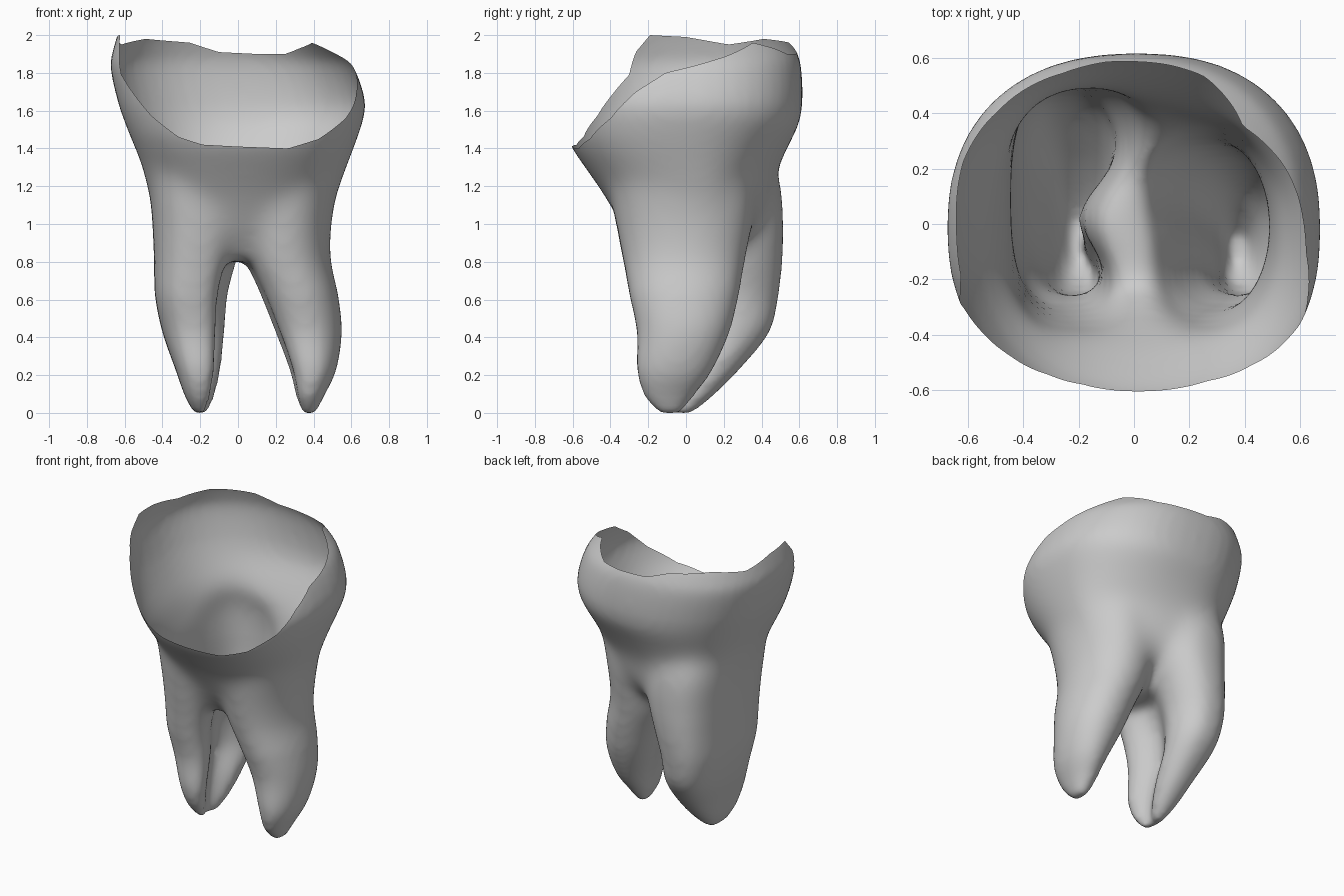
import bpy, bmesh, math
from mathutils import Vector

old = bpy.data.objects.get("Cube")
if old:
    bpy.data.objects.remove(old, do_unlink=True)

SIDES = 48
STEPS = 5

enamel = bpy.data.materials.new("pale_grey")
enamel.use_nodes = True
GREY = (0.6, 0.6, 0.6, 1)
enamel.diffuse_color = GREY
enamel.node_tree.nodes["Principled BSDF"].inputs["Base Color"].default_value = GREY

# Sections run from top to bottom: height, x min, x max, y min, y max
CROWN = [
    (2.2, -.56, .26, -.55, .38), (2.0, -.63, .42, -.59, .525), (1.9, -.66, .53, -.62, .58),
    (1.8, -.675, .615, -.635, .61), (1.6, -.63, .675, -.655, .615), (1.42, -.565, .63, -.63, .585),
    (1.3, -.515, .585, -.555, .56), (1.15, -.475, .53, -.45, .54), (1.0, -.42, .46, -.36, .5),
    (.88, -.28, .22, -.29, .4), (.78, -.13, .09, -.23, .26)]
RIGHT_ROOT = [
    (1.4, -.42, .02, -.36, .42), (1.2, -.465, .08, -.4, .5), (1.0, -.455, .1, -.38, .52),
    (.8, -.445, .04, -.34, .515), (.6, -.44, -.02, -.3, .49), (.4, -.4, -.04, -.26, .44),
    (.2, -.33, -.07, -.26, .28), (.06, -.28, -.11, -.21, .14), (-.03, -.23, -.16, -.13, .03)]
LEFT_ROOT = [
    (1.4, .02, .5, -.36, .3), (1.2, .0, .53, -.4, .36), (1.0, -.02, .5, -.38, .36),
    (.8, .01, .49, -.34, .32), (.6, .1, .53, -.3, .28), (.4, .18, .55, -.26, .23),
    (.2, .26, .52, -.26, .14), (.06, .3, .455, -.22, .04), (-.03, .34, .41, -.14, -.03)]

# Broken edge: angle in degrees around the crown, height
RIM = [
    (-90, 1.41), (-65, 1.4), (-50, 1.45), (-35, 1.56), (-23, 1.7), (-10, 1.8), (5, 1.84),
    (22, 1.89), (42, 1.96), (55, 1.93), (65, 1.9), (80, 1.9), (100, 1.91), (115, 1.96),
    (140, 1.98), (160, 1.95), (180, 1.99), (197, 2.0), (203, 1.91), (206, 1.79), (215, 1.69),
    (226, 1.57), (240, 1.46), (252, 1.42), (270, 1.41)]


def rim_height(x, y):
    a = math.degrees(math.atan2(y, x))
    if a < -90:
        a += 360
    for (a0, z0), (a1, z1) in zip(RIM, RIM[1:]):
        if a <= a1:
            return z0 + (z1 - z0) * (a - a0) / (a1 - a0)
    return RIM[-1][1]


def smooth_sections(sections):
    """Fill in a flowing curve between the given sections."""
    pts = [sections[0]] + sections + [sections[-1]]
    result = []
    for a, b, c, d in zip(pts, pts[1:], pts[2:], pts[3:]):
        for k in range(STEPS):
            t = k / STEPS
            result.append([q + t / 2 * (r - p + t * (2 * p - 5 * q + 4 * r - s
                                                     + t * (3 * (q - r) + s - p)))
                           for p, q, r, s in zip(a, b, c, d)])
    return result + [sections[-1]]


def power(v, n):
    return math.copysign(abs(v) ** n, v)


def loft(bm, sections, right_power, left_power, dent=0, side=1, skew=0):
    """Closed loft of rounded sections. The powers set how square each half is,
    dent hollows one side, skew draws in the back left of the neck."""
    rings = []
    for z, x0, x1, y0, y1 in smooth_sections(sections):
        ring = []
        neck = skew * min(1, max(0, (1.5 - z) / .3))
        for i in range(SIDES):
            a = math.tau * i / SIDES
            n = left_power if math.cos(a) > 0 else right_power
            c, s = power(math.cos(a), n), power(math.sin(a), n)
            x = (x0 + x1) / 2 + c * (x1 - x0) / 2
            y = (y0 + y1) / 2 + s * (y1 - y0) / 2
            y -= neck * max(0, s) * (1 + c) / 2
            groove = math.exp(-((s + .2) / .45) ** 2) * max(0, c * side)
            x -= side * dent * groove * min(1, (x1 - x0) / .35)
            ring.append(bm.verts.new((x, y, z)))
        rings.append(ring)
    for upper, lower in zip(rings, rings[1:]):
        for i in range(SIDES):
            j = (i + 1) % SIDES
            bm.faces.new((upper[i], lower[i], lower[j], upper[j]))
    bm.faces.new(rings[0])
    bm.faces.new(rings[-1][::-1])


# Closed volumes of crown and roots
bm = bmesh.new()
loft(bm, CROWN, .88, .86, skew=.19)
loft(bm, RIGHT_ROOT, .72, .9, dent=.16, side=1)
loft(bm, LEFT_ROOT, .95, .97, dent=.04, side=-1)
bmesh.ops.recalc_face_normals(bm, faces=bm.faces)
mesh = bpy.data.meshes.new("tooth_shell")
bm.to_mesh(mesh)
bm.free()
tooth = bpy.data.objects.new("tooth_shell", mesh)
bpy.context.collection.objects.link(tooth)

# Fuse into one skin and soften it
remesh = tooth.modifiers.new("fuse", 'REMESH')
remesh.mode = 'VOXEL'
remesh.voxel_size = .022
soften = tooth.modifiers.new("soften", 'SMOOTH')
soften.factor = .5
soften.iterations = 10
bpy.context.view_layer.update()
fused = bpy.data.meshes.new_from_object(
    tooth.evaluated_get(bpy.context.evaluated_depsgraph_get()))
tooth.modifiers.clear()
tooth.data = fused
fused.name = "tooth_shell_mesh"

bm = bmesh.new()
bm.from_mesh(fused)

# Blend the roots into the neck, fading out above and below
for k in range(36):
    neck = [v for v in bm.verts if .6 + .01 * k < v.co.z < 1.6 - .006 * k]
    bmesh.ops.smooth_vert(bm, verts=neck, factor=.5,
                          use_axis_x=True, use_axis_y=True, use_axis_z=True)

# Stand on the ground
low = min(v.co.z for v in bm.verts)
bmesh.ops.translate(bm, verts=bm.verts, vec=(0, 0, -low))

# Cut the crown open along the broken edge, leaving a thin open skin
for v in bm.verts:
    v.co.z -= rim_height(v.co.x, v.co.y)
bmesh.ops.bisect_plane(bm, geom=bm.verts[:] + bm.edges[:] + bm.faces[:], dist=1e-5,
                       plane_co=Vector((0, 0, 0)), plane_no=Vector((0, 0, 1)), clear_outer=True)
for v in bm.verts:
    v.co.z += rim_height(v.co.x, v.co.y)

for f in bm.faces:
    f.smooth = True
    f.material_index = 0
bm.to_mesh(fused)
bm.free()
fused.materials.clear()
fused.materials.append(enamel)
